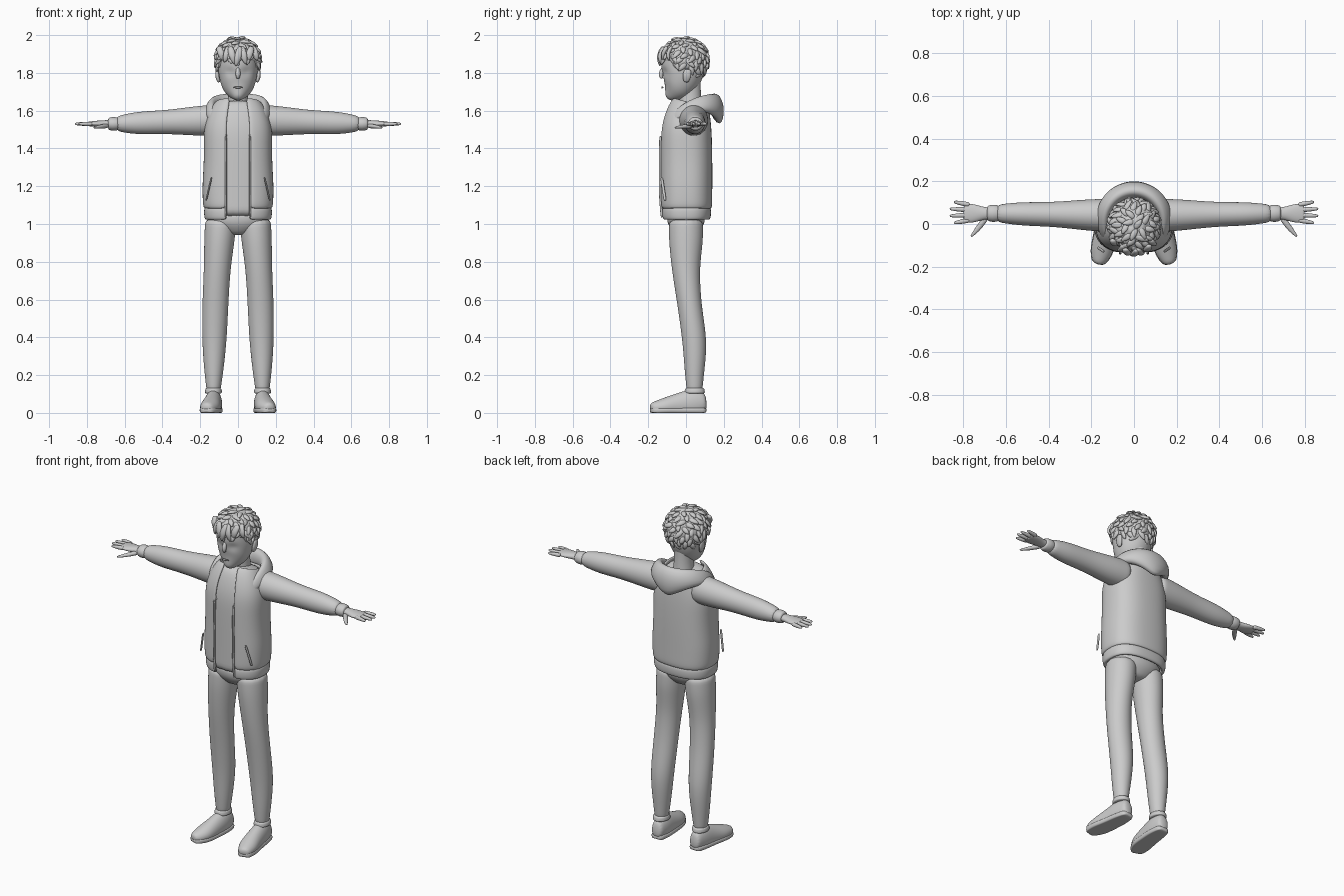
import bpy, bmesh, math, random
from mathutils import Vector, noise

default_cube = bpy.data.objects.get("Cube")
if default_cube:
    bpy.data.objects.remove(default_cube)

random.seed(4)
X, Y, Z = Vector((1, 0, 0)), Vector((0, 1, 0)), Vector((0, 0, 1))

clay = bpy.data.materials.new("plain_grey")
clay.use_nodes = True
grey = (.6, .6, .6, 1)
clay.diffuse_color = grey
clay.node_tree.nodes["Principled BSDF"].inputs["Base Color"].default_value = grey


def sample(values, t):
    """Smooth curve through evenly spaced values; a plain number stays constant."""
    if isinstance(values, (int, float)):
        return values
    last = len(values) - 1
    index = min(int(t * last), last - 1)
    f = t * last - index
    before, start, end, after = [values[min(max(index + k, 0), last)] for k in (-1, 0, 1, 2)]
    bend = 2 * before - 5 * start + 4 * end - after
    twist = 3 * (start - end) + after - before
    return start + f / 2 * (end - before + f * (bend + f * twist))


def signed_power(value, power):
    return math.copysign(abs(value) ** power, value)


def loft(bm, up, x, y, z, u, v, levels=8, sides=16, square=1, gap=0):
    """Skin ellipses of radius u and v along the path x, y, z; gap leaves the front open."""
    steps = [i / (levels - 1) for i in range(levels)]
    centres = [Vector([sample(axis, t) for axis in (x, y, z)]) for t in steps]
    count = sides + 1 if gap else sides
    rows = []
    for i, t in enumerate(steps):
        tangent = (centres[min(i + 1, levels - 1)] - centres[max(i - 1, 0)]).normalized()
        across = up.cross(tangent).normalized()
        over = tangent.cross(across)
        row = []
        for k in range(count):
            angle = gap - math.pi / 2 + (math.tau - 2 * gap) * k / sides
            row.append(bm.verts.new(
                centres[i]
                + across * sample(u, t) * signed_power(math.cos(angle), square)
                + over * sample(v, t) * signed_power(math.sin(angle), square)))
        rows.append(row)
    for low, high in zip(rows, rows[1:]):
        for k in range(sides):
            n = (k + 1) % count
            bm.faces.new((low[k], low[n], high[n], high[k]))
    if not gap:
        bm.faces.new(rows[0][::-1])
        bm.faces.new(rows[-1])


def finish(name, bm, mirror=False, thick=0, smooth=2):
    """Turn a bmesh into a smooth object with its modifiers."""
    if not thick:
        bmesh.ops.recalc_face_normals(bm, faces=bm.faces)
    mesh = bpy.data.meshes.new(name)
    bm.to_mesh(mesh)
    bm.free()
    mesh.materials.append(clay)
    for polygon in mesh.polygons:
        polygon.use_smooth = True
    obj = bpy.data.objects.new(name, mesh)
    bpy.context.collection.objects.link(obj)
    if mirror:
        obj.modifiers.new("Mirror", "MIRROR").use_mirror_merge = False
    if thick:
        shell = obj.modifiers.new("Solidify", "SOLIDIFY")
        shell.thickness = thick
        shell.offset = -1
    subdivision = obj.modifiers.new("Subdivision", "SUBSURF")
    subdivision.levels = subdivision.render_levels = smooth


def part(name, up, mirror=False, thick=0, floor=None, ceiling=None, **shape):
    bm = bmesh.new()
    loft(bm, up, **shape)
    for vert in bm.verts:
        if floor is not None:
            vert.co.z = max(vert.co.z, floor)
        if ceiling is not None:
            vert.co.z = min(vert.co.z, ceiling)
    finish(name, bm, mirror, thick)


# Jacket shell, open down the front, with hem band and shirt inside
widths = (.185, .19, .18, .18, .12)
depths = (.14, .14, .14, .135, .1)
chest = dict(x=0, y=(0, 0, 0, 0, .025), square=.8, sides=24)
opening = dict(gap=.27, thick=.02)
part("jacket", Y, z=(1.08, 1.65), u=widths, v=depths, **chest, **opening)
part("jacket_hem", Y, x=0, y=0, z=(1.02, 1.09), u=(.175, .182, .178), v=(.127, .135, .13),
     levels=4, square=.8, sides=24, **opening)
part("shirt", Y, z=(1.03, 1.65), u=[w - .015 for w in widths], v=[d - .015 for d in depths], **chest)

# Hood: a closed band swept from one lapel round the back to the other
STEPS = 18
bm = bmesh.new()
rows = []
for width, depth, shift, top, fall in ((.14, .15, 0, 1.72, .25), (.185, .185, .03, 1.64, .18),
                                       (.175, .16, .03, 1.47, .02), (.105, .105, 0, 1.62, .17)):
    row = []
    for i in range(STEPS + 1):
        t = 1 - abs(2 * i / STEPS - 1)
        angle = .4 + (math.tau - .8) * i / STEPS
        sag = .12 * math.sin(math.pi * t) if top < 1.5 else 0
        row.append(bm.verts.new((width * math.sin(angle), shift - depth * math.cos(angle),
                                 top + sag - fall * (1 - t) ** 3)))
    rows.append(row)
for a, b in zip(rows, rows[1:] + rows[:1]):
    for i in range(STEPS):
        bm.faces.new((a[i], a[i + 1], b[i + 1], b[i]))
for end in (0, -1):
    bm.faces.new([row[end] for row in rows])
finish("hood", bm)

# Pocket welts and zip edges
part("pocket_welt", Y, mirror=True, x=(.14, .17), y=(-.13, -.11), z=(1.25, 1.12),
     u=.005, v=.008, sides=8, levels=4)
part("zip_edge", Y, mirror=True, x=.064, y=(-.127, -.137, -.137, -.135), z=(1.03, 1.47),
     u=.006, v=.007, sides=8)

# Sleeves, cuffs and hands
part("sleeve", Z, mirror=True, x=(.1, .65), y=(.04, .045, .05), z=(1.55, 1.53),
     u=(.08, .075, .06, .055, .04), v=(.085, .08, .065, .06, .038), levels=9)
part("cuff", Z, mirror=True, x=(.63, .69), y=.05, z=1.53, u=(.036, .042, .034), v=(.032, .038, .03),
     levels=5)
part("palm", Z, mirror=True, x=(.66, .8), y=.05, z=1.53, u=(.028, .03, .045, .04),
     v=(.02, .02, .016, .011))
bm = bmesh.new()
for i in range(4):
    reach = .875 - .02 * abs(i - 1.5)
    loft(bm, Z, x=(.77, reach), y=(.018 + .024 * i, .005 + .033 * i), z=1.53,
         u=(.012, .012, .006), v=(.012, .012, .006), levels=5, sides=8)
loft(bm, Z, x=(.69, .73, .765), y=(.035, -.02, -.06), z=(1.52, 1.51), u=(.015, .014, .005),
     v=(.014, .011, .005), levels=5, sides=8)
finish("fingers", bm, mirror=True)

# Trousers
part("trouser_seat", Y, x=0, y=0, z=(.94, 1.06), u=(.06, .16, .17), v=(.05, .1, .1), levels=5)
part("trouser_leg", Y, mirror=True, x=(.13, .12, .09), y=(.045, .045, .045, .02, 0, 0, 0),
     z=(.1, 1.03), u=(.035, .05, .065, .07, .072, .082, .085),
     v=(.04, .052, .065, .065, .075, .092, .09), levels=13)

# Shoes: upper and sole share one outline, toes turned slightly out
outline = dict(x=(.125, .13, .145, .17), y=(.11, -.19))
part("shoe_upper", Z, mirror=True, floor=.01, z=(.055, .05, .04, .03, .025),
     u=(.03, .046, .05, .054, .025), v=(.045, .08, .065, .045, .025), **outline)
part("shoe_sole", Z, mirror=True, floor=0, ceiling=.026, z=.015,
     u=(.033, .049, .053, .057, .028), v=.06, **outline)
part("shoe_collar", Y, mirror=True, x=.13, y=.046, z=(.1, .135), u=(.045, .046, .04),
     v=(.055, .055, .048), levels=4)

# Neck and head, with shallow eye sockets
part("neck", Y, x=0, y=(.025, .015), z=(1.58, 1.8), u=(.065, .052, .055), v=(.065, .06, .065))
bm = bmesh.new()
loft(bm, Y, x=0, y=(-.1, -.055, -.023, -.016, -.01, 0), z=(1.665, 1.96),
     u=(.015, .075, .1, .106, .1, .04), v=(.015, .075, .107, .117, .11, .045), levels=12, sides=28)
for vert in bm.verts:
    offset = Vector((abs(vert.co.x) - .045, vert.co.z * 1.5 - 2.71))
    if vert.co.y < 0:
        vert.co.y += .012 * math.exp(-offset.length_squared * 1400)
finish("head", bm)
part("nose", -Y, x=0, y=(-.12, -.126, -.134, -.126), z=(1.83, 1.77), u=(.008, .014, .01),
     v=(.008, .014, .008), levels=5, sides=10)
part("lips", Z, x=(-.024, .024), y=(-.12, -.128, -.12), z=1.723, u=(.003, .005, .003),
     v=(.003, .006, .003), levels=5, sides=8)
part("ear", Y, mirror=True, x=(.1, .11, .11), y=(0, .01), z=(1.75, 1.82), u=(.008, .012, .007),
     v=(.012, .025, .016), levels=5, sides=10)

# Hair: lumpy cap with a sloping hairline
crown = Vector((0, -.008, 1.867))
size = Vector((.116, .123, .118))


def hairline(y):
    return 1.865 if y < -.07 else 1.82 if y < .03 else 1.765


bm = bmesh.new()
bmesh.ops.create_uvsphere(bm, u_segments=48, v_segments=32, radius=1)
for vert in bm.verts:
    lump = 1 + .07 * noise.noise(vert.co * 4) + .03 * noise.noise(vert.co * 9)
    vert.co = crown + vert.co * size * lump
    vert.co.z = max(vert.co.z, hairline(vert.co.y))
finish("hair_cap", bm, smooth=1)

# Curled tufts spread evenly over the cap
TUFTS = 130
golden_angle = math.pi * (3 - math.sqrt(5))
bm = bmesh.new()
for i in range(TUFTS):
    height = 1 - 1.8 * (i + .5) / TUFTS
    flat = math.sqrt(1 - height * height)
    out = Vector((flat * math.cos(i * golden_angle), flat * math.sin(i * golden_angle), height))
    root = crown + out * size
    if root.z < hairline(root.y):
        continue
    side = out.cross(Z).normalized()
    along = out.cross(side) * random.uniform(.5, 1) + side * random.uniform(-1, 1)
    along.normalize()
    if along.z > 0 and height < .8:
        along.negate()
    curl = random.uniform(.8, 1.2)
    points = [root - (along + out / 2) * .02, root, root + along * .02 * curl + out * .006,
              root + along * .04 * curl + out * .006]
    x, y, z = zip(*points)
    loft(bm, out, x, y, z, u=(.009, .017, .014, .004), v=(.005, .01, .009, .003), levels=4, sides=8)

# Fringe locks falling over the forehead
for i in range(7):
    x = .03 * (i - 3)
    lean = .013 * (-1) ** i
    front = 6 * x * x - .145
    loft(bm, Y, x=(x - lean, x, x + lean), y=(front + .025, front, front + .008),
         z=(1.94, 1.835 + abs(x) / 3), u=(.014, .021, .018, .004), v=(.01, .013, .01, .004),
         levels=5, sides=8)
finish("hair_tufts", bm, smooth=1)
